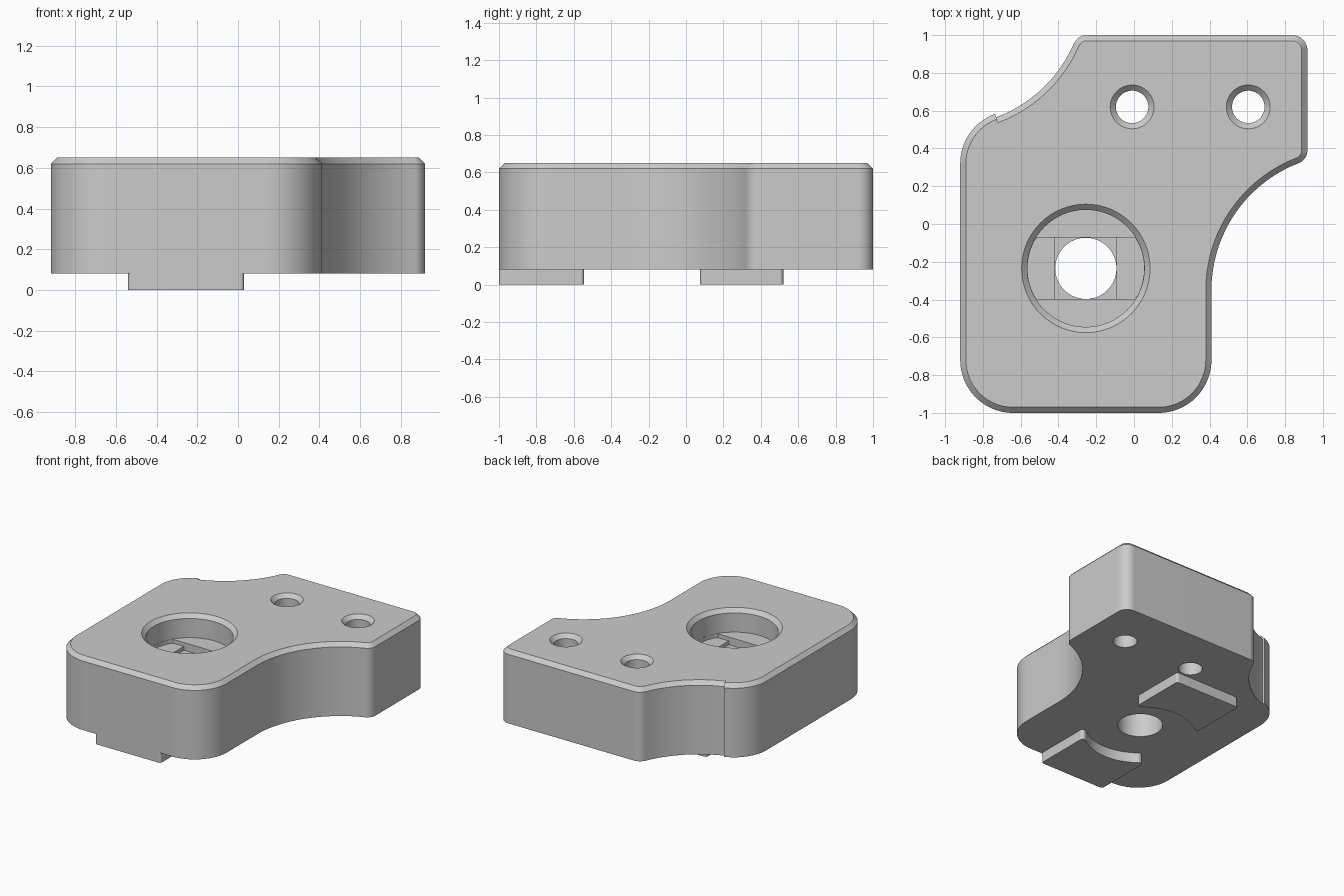
import bpy, bmesh
from math import cos, sin, radians, ceil

cube = bpy.data.objects.get("Cube")
if cube:
    bpy.data.objects.remove(cube, do_unlink=True)

grey = bpy.data.materials.new("plain_grey")
grey.use_nodes = True
grey.diffuse_color = (0.6, 0.6, 0.6, 1)
grey.node_tree.nodes["Principled BSDF"].inputs["Base Color"].default_value = (0.6, 0.6, 0.6, 1)

BASE, TOP, CHAMFER = 0.08, 0.65, 0.03
HUB = (-0.255, -0.235)


def outline(arcs, inset=0.0):
    """Chain arcs (cx, cy, radius, start, end); falling angles mean a hollow arc."""
    points = []
    for cx, cy, r, a, b in arcs:
        r += -inset if b > a else inset
        n = max(6, ceil(abs(b - a) / 4))
        for i in range(n + 1):
            t = radians(a + (b - a) * i / n)
            points.append((cx + r * cos(t), cy + r * sin(t)))
    return points


def circle(centre, r, n=64):
    return [(centre[0] + r * cos(radians(360 * i / n)),
             centre[1] + r * sin(radians(360 * i / n))) for i in range(n)]


def loft(name, layers, cap_top=True):
    """Join stacked (z, points) outlines into a closed solid."""
    bm = bmesh.new()
    rings = [[bm.verts.new((x, y, z)) for x, y in pts] for z, pts in layers]
    for low, high in zip(rings, rings[1:]):
        for i in range(len(low)):
            j = (i + 1) % len(low)
            bm.faces.new((low[i], low[j], high[j], high[i]))
    bm.faces.new(rings[0][::-1])
    if cap_top:
        bm.faces.new(rings[-1])
    mesh = bpy.data.meshes.new(name)
    bm.normal_update()
    bm.to_mesh(mesh)
    bm.free()
    mesh.materials.append(grey)
    ob = bpy.data.objects.new(name, mesh)
    bpy.context.collection.objects.link(ob)
    return ob


def activate(ob):
    bpy.ops.object.select_all(action='DESELECT')
    ob.select_set(True)
    bpy.context.view_layer.objects.active = ob


def cut(target, cutter):
    cutter.hide_render = True
    mod = target.modifiers.new("cut", 'BOOLEAN')
    mod.operation, mod.solver, mod.object = 'DIFFERENCE', 'EXACT', cutter
    activate(target)
    bpy.ops.object.modifier_apply(modifier=mod.name)
    bpy.data.objects.remove(cutter, do_unlink=True)


def flared_cutter(name, centre, r, bottom):
    # straight bore with a chamfered mouth, run on past the top face
    return loft(name, [(bottom, circle(centre, r)),
                       (TOP - CHAMFER, circle(centre, r)),
                       (TOP + CHAMFER, circle(centre, r + 2 * CHAMFER))])


# Body: rounded plate with two hollow shoulders and a chamfered top
plate = [(-0.64, -0.72, 0.28, 180, 270), (0.13, -0.72, 0.28, 270, 360),
         (1.13, -0.35, 0.72, 180, 111), (0.845, 0.39, 0.073, -69, 0),
         (0.838, 0.92, 0.08, 0, 90), (-0.25, 0.927, 0.073, 90, 157),
         (-0.98, 1.24, 0.72, -23, -70), (-0.64, 0.32, 0.28, 110, 180)]
body = loft("body", [(BASE, outline(plate)), (TOP - CHAMFER, outline(plate)),
                     (TOP, outline(plate, CHAMFER))])

# Round pocket, stepped floor and through hole
HALF, FLOOR, STEP = 0.163, 0.47, 0.03
cut(body, flared_cutter("pocket_cutter", HUB, 0.31, FLOOR))
slot = [(x, min(max(y, HUB[1] - HALF), HUB[1] + HALF)) for x, y in circle(HUB, 0.309)]
cut(body, loft("slot_cutter", [(FLOOR - STEP, slot), (FLOOR + STEP, slot)]))
square = [(HUB[0] + sx * HALF, HUB[1] + sy * HALF)
          for sx, sy in ((-1, -1), (1, -1), (1, 1), (-1, 1))]
cut(body, loft("square_cutter", [(FLOOR - 2 * STEP, square), (FLOOR + STEP, square)]))
bore = circle(HUB, HALF - 0.001)
cut(body, loft("bore_cutter", [(0, bore), (FLOOR + STEP, bore)]))

# Two screw holes
for x in (-0.01, 0.605):
    cut(body, flared_cutter("screw_hole_cutter", (x, 0.62), 0.086, 0))


# Feet: rounded blocks hollowed around the bore
def foot(name, side, outer):
    w, inner, r = 0.285, 0.31, 0.02
    shape = [(w - r, outer - r, r, 0, 90), (r - w, outer - r, r, 90, 180),
             (r - w, inner + r, r, 180, 270), (0, 0, 0.4, 129, 51),
             (w - r, inner + r, r, 270, 360)]
    pts = [(HUB[0] + side * x, HUB[1] + side * y) for x, y in outline(shape)]
    return loft(name, [(0, pts), (BASE, pts)], cap_top=False)


parts = [body, foot("back_foot", 1, 0.755), foot("front_foot", -1, 0.765)]
for ob in parts:
    activate(ob)
    bpy.ops.object.shade_smooth_by_angle(angle=radians(30))
